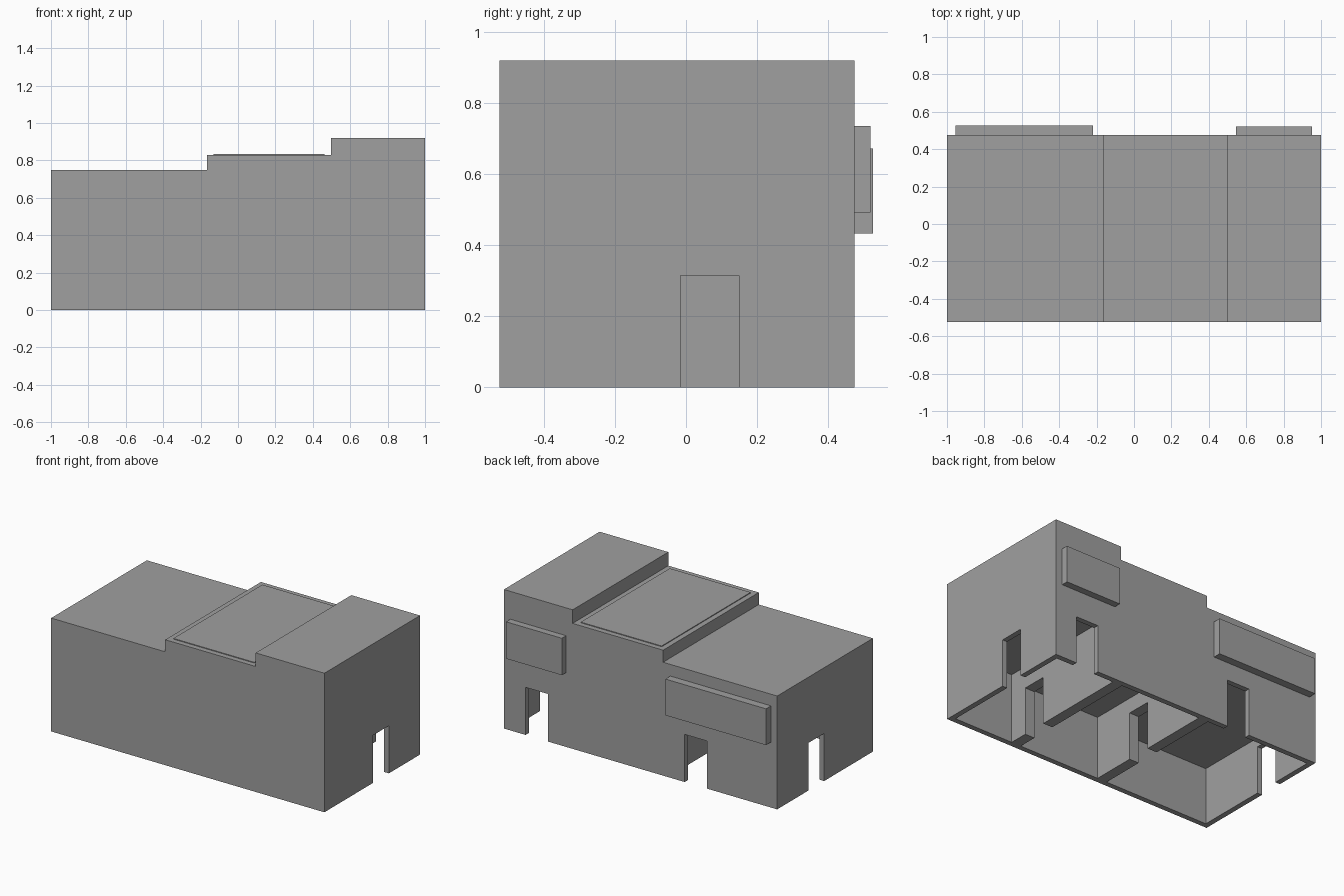
import bpy
import bmesh

if "Cube" in bpy.data.objects:
    bpy.data.objects.remove(bpy.data.objects["Cube"], do_unlink=True)

# One plain grey for the whole building
GREY = (0.35, 0.35, 0.35, 1.0)
grey = bpy.data.materials.new("plain grey")
grey.use_nodes = True
grey.diffuse_color = GREY
grey.node_tree.nodes["Principled BSDF"].inputs["Base Color"].default_value = GREY

FRONT, BACK = -0.525, 0.475
WALL = 0.035
DOOR_W, DOOR_H = 0.165, 0.315
# Blocks: right-hand low, middle, left-hand tall (x start, x end, height)
BLOCKS = [(-1.0, -0.165, 0.75), (-0.165, 0.497, 0.83), (0.497, 1.0, 0.92)]


def add_object(name, bm):
    bmesh.ops.recalc_face_normals(bm, faces=bm.faces)
    mesh = bpy.data.meshes.new(name)
    bm.to_mesh(mesh)
    bm.free()
    mesh.materials.append(grey)
    obj = bpy.data.objects.new(name, mesh)
    bpy.context.collection.objects.link(obj)
    return obj


def box(name, xs, ys, zs):
    bm = bmesh.new()
    bmesh.ops.create_cube(bm, size=1)
    for v in bm.verts:
        v.co = [r[0] if c < 0 else r[1] for c, r in zip(v.co, (xs, ys, zs))]
    return add_object(name, bm)


def cut(target, xs, ys, top):
    """Cut a box-shaped opening from below the ground up to a height."""
    cutter = box("cutter", xs, ys, (-0.1, top))
    cutter.hide_render = True
    mod = target.modifiers.new("opening", 'BOOLEAN')
    mod.operation = 'DIFFERENCE'
    mod.solver = 'EXACT'
    mod.object = cutter
    bpy.context.view_layer.objects.active = target
    bpy.ops.object.modifier_apply(modifier=mod.name)
    bpy.data.objects.remove(cutter, do_unlink=True)


# Stepped building body, extruded from its front outline
outline = [(1.0, 0.0), (-1.0, 0.0)]
for x0, x1, top in BLOCKS:
    outline += [(x0, top), (x1, top)]
bm = bmesh.new()
face = bm.faces.new([bm.verts.new((x, FRONT, z)) for x, z in outline])
side = bmesh.ops.extrude_face_region(bm, geom=[face])
for v in side["geom"]:
    if isinstance(v, bmesh.types.BMVert):
        v.co.y = BACK
building = add_object("building_shell", bm)

# Rooms open to the ground, each half as high as its block
for x0, x1, top in BLOCKS:
    cut(building, (x0 + WALL, x1 - WALL), (FRONT + WALL, BACK - WALL), top / 2)

# Doorways through the end walls and partitions (wall x, door start y)
for x, y in ((-1.0, -0.016), (1.0, -0.016), (-0.165, -0.195), (0.497, -0.365)):
    cut(building, (x - 0.05, x + 0.05), (y, y + DOOR_W), DOOR_H)

# Doorways through the back wall
for x in (-0.488, 0.677):
    cut(building, (x, x + DOOR_W), (BACK - 0.05, BACK + 0.05), DOOR_H)

# Thin raised roof panel on the middle block
x0, x1, top = BLOCKS[1]
box("middle_roof_panel", (x0 + WALL, x1 - WALL), (FRONT + WALL, BACK - WALL),
    (top - 0.01, top + 0.005))

# Sign boards on the back wall
box("wide_sign_board", (-0.955, -0.218), (BACK - 0.01, 0.527), (0.433, 0.673))
box("narrow_sign_board", (0.545, 0.953), (BACK - 0.01, 0.52), (0.492, 0.736))
